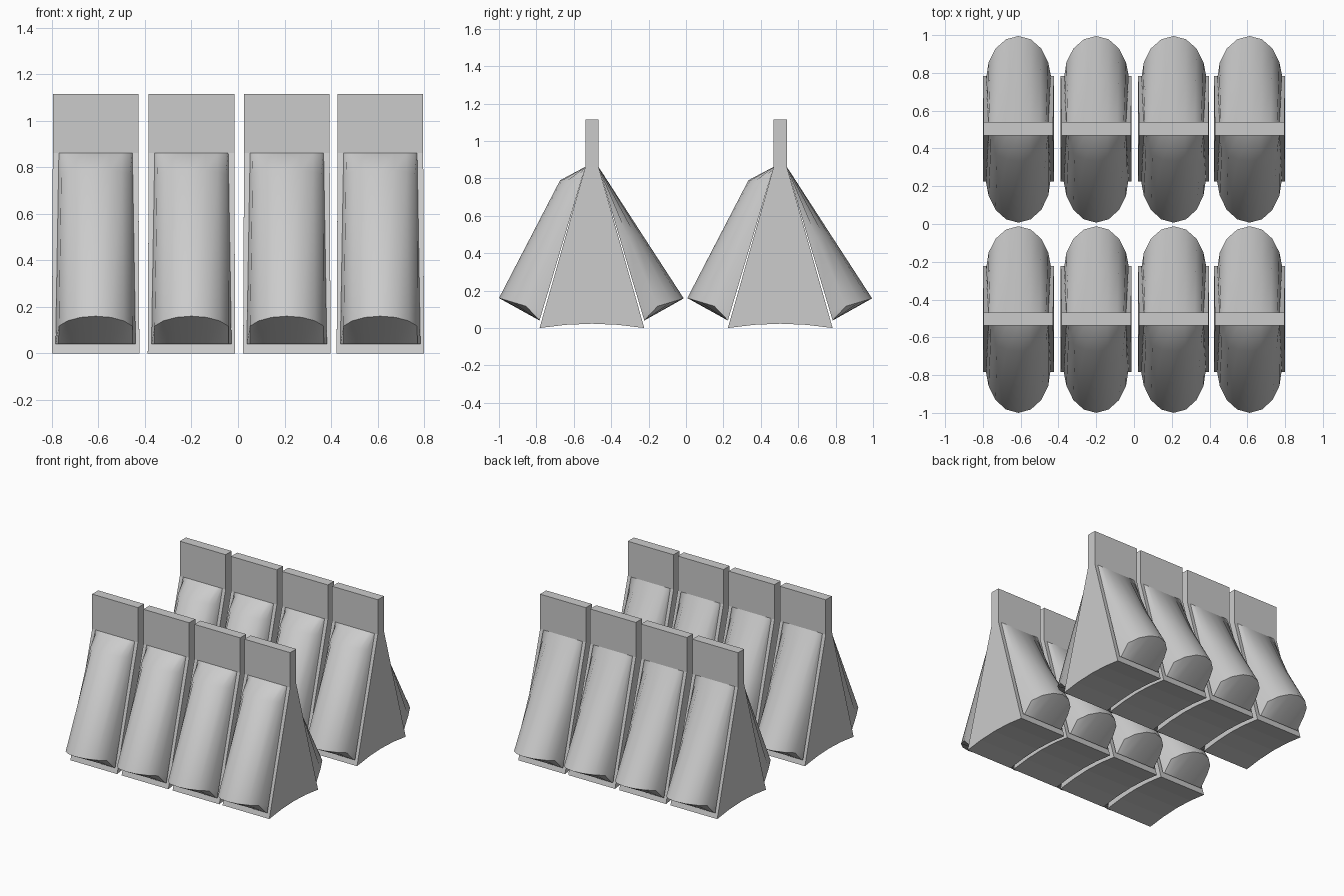
import bpy, math
from mathutils import Vector

if "Cube" in bpy.data.objects:
    bpy.data.objects.remove(bpy.data.objects["Cube"])

# Side profile (y, z) of the wedge body with its narrow neck
PROFILE = [(-0.28, 0.003), (-0.14, 0.017), (0, 0.023), (0.14, 0.017), (0.28, 0.003),
           (0.035, 0.862), (0.035, 1.115), (-0.035, 1.115), (-0.035, 0.862)]
FOOT, HEAD = Vector((0.28, 0.04)), Vector((0.035, 0.862))
SEGS = 8


def make_object(name, verts, faces, smooth=False):
    mesh = bpy.data.meshes.new(name)
    mesh.from_pydata(verts, [], faces)
    obj = bpy.data.objects.new(name, mesh)
    bpy.context.collection.objects.link(obj)
    if smooth:
        bpy.context.view_layer.objects.active = obj
        obj.select_set(True)
        bpy.ops.object.shade_smooth_by_angle(angle=math.radians(50))
        obj.select_set(False)
    return obj


def half_width(z):
    return 0.188 - 0.004 * min(z / 0.862, 1)


def wedge_body(name, cx, cy):
    # Profile extruded across x, very slightly narrower at the neck
    n = len(PROFILE)
    verts = [(cx + s * half_width(z) * (0 if z == 0 else 1), cy + y, z if z > 0.01 else 0)
             for s in (-1, 1) for y, z in PROFILE]
    faces = [(i, i + n, (i + 1) % n + n, (i + 1) % n) for i in range(n)]
    # End caps: the wedge and the neck
    for o in (0, n):
        a = [o + i for i in (0, 1, 2, 3, 4, 5, 8)]
        b = [o + i for i in (8, 5, 6, 7)]
        faces += [a[::-1], b[::-1]] if o else [a, b]
    # All faces are wound inward above, so turn them out
    return make_object(name, verts, [tuple(reversed(f)) for f in faces])


def bulge(name, cx, cy, side, rows):
    # Rounded cushion on a sloping face; rows = (distance up slope, depth)
    slope = HEAD - FOOT
    length = slope.length
    along = slope / length
    out = Vector((along.y, -along.x))
    verts, faces = [], []
    for s, depth in rows:
        hw = 0.172 - 0.014 * s / length
        for k in range(SEGS + 1):
            a = math.pi * k / SEGS
            p = FOOT + along * s + out * depth * math.sin(a)
            verts.append((cx - hw * math.cos(a), cy + side * p.x, p.y))
    w = SEGS + 1
    for r in range(len(rows) - 1):
        for k in range(SEGS):
            f = (r * w + k, r * w + k + 1, (r + 1) * w + k + 1, (r + 1) * w + k)
            faces.append(f if side < 0 else f[::-1])
    return make_object(name, verts, faces, smooth=True)


L = (HEAD - FOOT).length
FRONT_ROWS = [(0, 0), (0.053, 0.242), (0.75, 0.109), (L, 0)]
BACK_ROWS = [(0, 0), (0.053, 0.236), (0.45, 0.119), (L, 0)]

# Two rows of four blocks
for row, cy in (("front", -0.503), ("back", 0.504)):
    for i, cx in enumerate((-0.612, -0.2, 0.21, 0.612), 1):
        wedge_body(f"{row}_row_body_{i}", cx, cy)
        bulge(f"{row}_row_front_cushion_{i}", cx, cy, -1, FRONT_ROWS)
        bulge(f"{row}_row_back_cushion_{i}", cx, cy, 1, BACK_ROWS)
